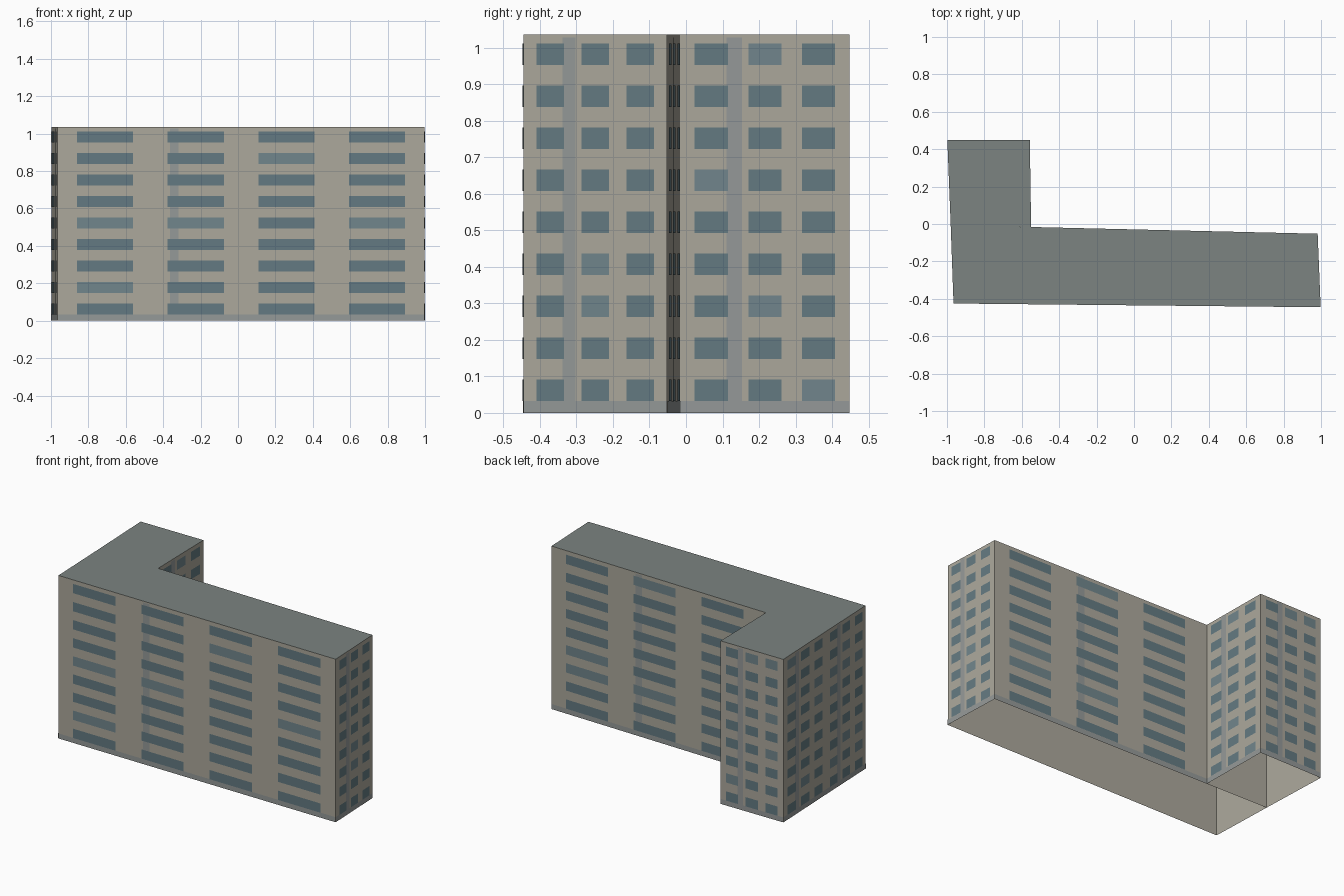
import bpy, bmesh, random
from mathutils import Vector

if "Cube" in bpy.data.objects:
    bpy.data.objects.remove(bpy.data.objects["Cube"])

random.seed(4)
H, ROWS = 1.035, 9

def mat(name, r, g, b):
    m = bpy.data.materials.new(name)
    m.diffuse_color = (r, g, b, 1)
    m.use_nodes = True
    m.node_tree.nodes["Principled BSDF"].inputs["Base Color"].default_value = m.diffuse_color
    return m

WALL = mat("wall", .41, .39, .33)
ROOF = mat("roof", .20, .23, .22)
GLASS = mat("glass", .127, .195, .223)
GLASS_LIGHT = mat("glass_light", .165, .237, .262)
TRIM = mat("trim", .30, .32, .315)

def make(name, bm, mats):
    me = bpy.data.meshes.new(name)
    bm.to_mesh(me)
    bm.free()
    for m in mats:
        me.materials.append(m)
    ob = bpy.data.objects.new(name, me)
    bpy.context.collection.objects.link(ob)

def block(name, pts, skip=()):
    """Open-bottomed shell: walls plus a flat roof, footprint anticlockwise."""
    bm = bmesh.new()
    lo = [bm.verts.new((x, y, 0)) for x, y in pts]
    hi = [bm.verts.new((x, y, H)) for x, y in pts]
    for i in range(len(pts)):
        if i not in skip:
            j = (i + 1) % len(pts)
            bm.faces.new((lo[i], lo[j], hi[j], hi[i]))
    bm.faces.new(hi).material_index = 1
    make(name, bm, [WALL, ROOF])

def facade(name, a, b, cols, hidden=()):
    """Windows, pipe strip and base band on the wall running from a to b."""
    a, b = Vector((*a, 0)), Vector((*b, 0))
    length = (b - a).length
    u = (b - a) / length
    n = Vector((u.y, -u.x, 0))

    def panel(bm, s0, s1, z0, z1, off, mi=0):
        co = [a + u * s + n * off + Vector((0, 0, z))
              for s, z in ((s0, z0), (s1, z0), (s1, z1), (s0, z1))]
        bm.faces.new([bm.verts.new(c) for c in co]).material_index = mi

    # window grid
    bm = bmesh.new()
    pitch = (length - .024) / cols
    for c in range(cols):
        if c in hidden:
            continue
        mid = .012 + pitch * (c + .5)
        for r in range(ROWS):
            z = .032 + r * H / ROWS
            panel(bm, mid - .31 * pitch, mid + .31 * pitch, z, z + .059,
                  .003, int(random.random() < .15))
    make(name + "_windows", bm, [GLASS, GLASS_LIGHT])

    # pipe strip and base band
    bm = bmesh.new()
    w = min(.047, .092 * length) / 2
    panel(bm, .318 * length - w, .318 * length + w, .03, H - .008, .002)
    end = length * (1 - len(hidden) * .219)
    panel(bm, 0, end, 0, .032, .0015)
    make(name + "_trim", bm, [TRIM])

# footprints
FL, FR, BR, BL = (-.965, -.425), (.998, -.445), (.982, -.052), (-.98, -.006)
WI, WR, WL = (-.55, -.016), (-.557, .448), (-.998, .448)

block("main_block", [FL, FR, BR, BL])
block("rear_wing", [BL, WI, WR, WL], skip=(0,))

# facades; the main back wall's last bay is covered by the wing
facade("main_front", FL, FR, 4)
facade("main_right", FR, BR, 3)
facade("main_back", BR, BL, 4, hidden=(3,))
facade("main_left", BL, FL, 3)
facade("wing_right", WI, WR, 3)
facade("wing_back", WR, WL, 3)
facade("wing_left", WL, BL, 3)
